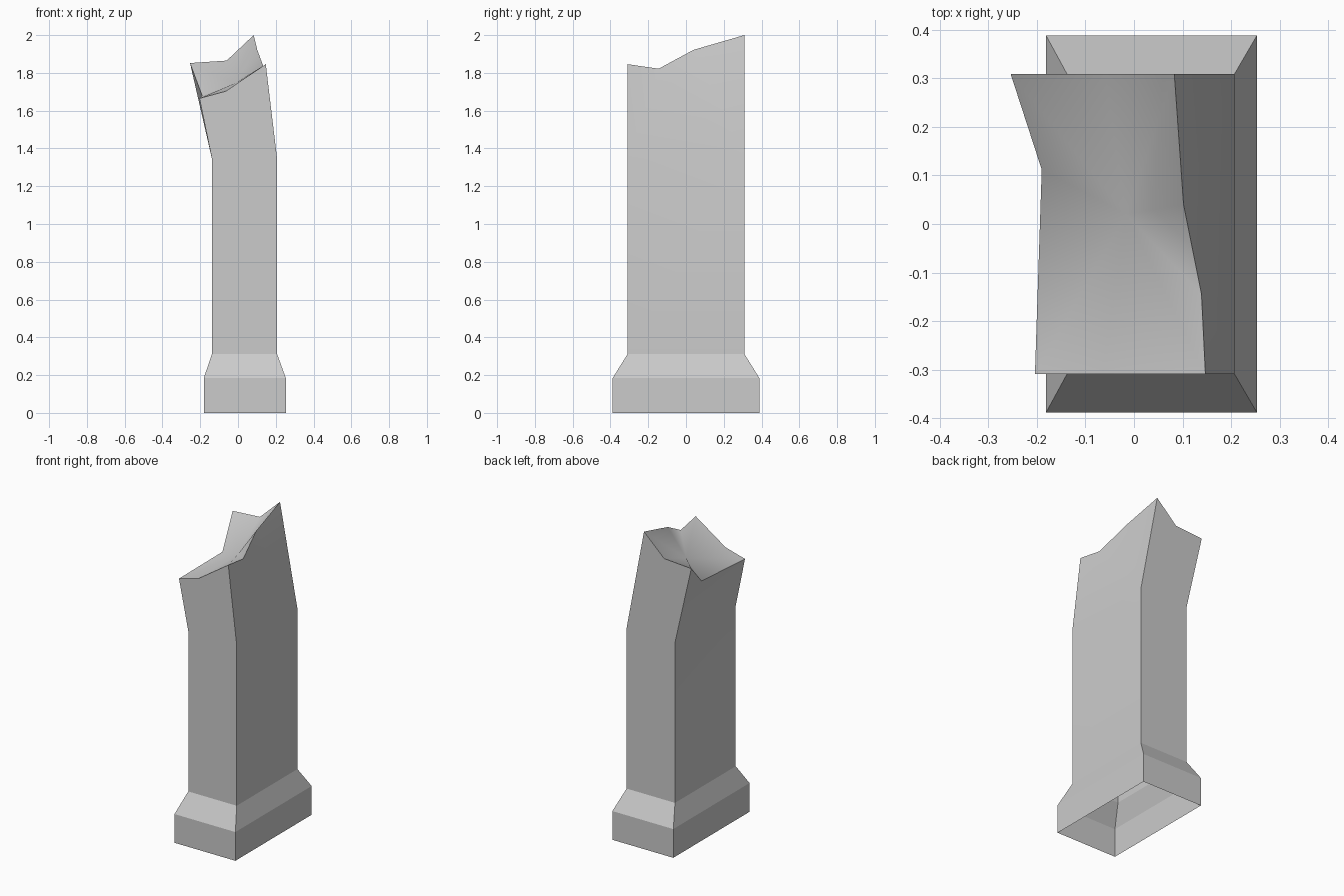
import bpy
import bmesh
import math

cube = bpy.data.objects.get("Cube")
if cube:
    bpy.data.objects.remove(cube, do_unlink=True)

# Single stone colour
stone = bpy.data.materials.new("grey_stone")
stone.use_nodes = True
grey = (0.6, 0.6, 0.6, 1)
stone.diffuse_color = grey
stone.node_tree.nodes["Principled BSDF"].inputs["Base Color"].default_value = grey

bm = bmesh.new()


def ring(x0, x1, y, z):
    """Four corners, anticlockwise from the front left of the plan."""
    return [bm.verts.new(p) for p in ((x0, -y, z), (x1, -y, z), (x1, y, z), (x0, y, z))]


# Plinth, chamfer and straight shaft, open underneath
rings = [ring(-0.181, 0.253, 0.388, 0), ring(-0.181, 0.253, 0.388, 0.185),
         ring(-0.138, 0.207, 0.309, 0.312), ring(-0.138, 0.207, 0.309, 1.345)]
for low, high in zip(rings, rings[1:]):
    for i in range(4):
        j = (i + 1) % 4
        bm.faces.new((low[i], low[j], high[j], high[i]))

# Jagged broken rim: each side starts at a corner and holds its break points
sides = [
    [(-0.204, -0.309, 1.665), (-0.065, -0.309, 1.703)],
    [(0.147, -0.309, 1.846), (0.139, -0.145, 1.822), (0.102, 0.04, 1.922)],
    [(0.083, 0.309, 2.0), (-0.06, 0.309, 1.865)],
    [(-0.254, 0.309, 1.852), (-0.19, 0.112, 1.68)],
]
rim = [[bm.verts.new(p) for p in side] for side in sides]

# Leaning upper walls
walls = []
for i in range(4):
    j = (i + 1) % 4
    edge = rim[i] + [rim[j][0]]
    walls.append(bm.faces.new([rings[-1][i], rings[-1][j]] + edge[::-1]))
bmesh.ops.triangulate(bm, faces=walls)

# Sunken broken top
centre = bm.verts.new((-0.016, 0.02, 1.745))
loop = [v for side in rim for v in side]
top = {bm.faces.new((a, b, centre)) for a, b in zip(loop, loop[1:] + loop[:1])}

# Soft shading over the top and the gentle bend, crisp edges elsewhere
bm.normal_update()
for face in bm.faces:
    face.smooth = True
for edge in bm.edges:
    faces = edge.link_faces
    if len(faces) == 2:
        both_top = all(f in top for f in faces)
        edge.smooth = both_top or edge.calc_face_angle() < math.radians(15)

mesh = bpy.data.meshes.new("broken_pillar")
bm.to_mesh(mesh)
bm.free()
mesh.materials.append(stone)
pillar = bpy.data.objects.new("broken_pillar", mesh)
bpy.context.collection.objects.link(pillar)
